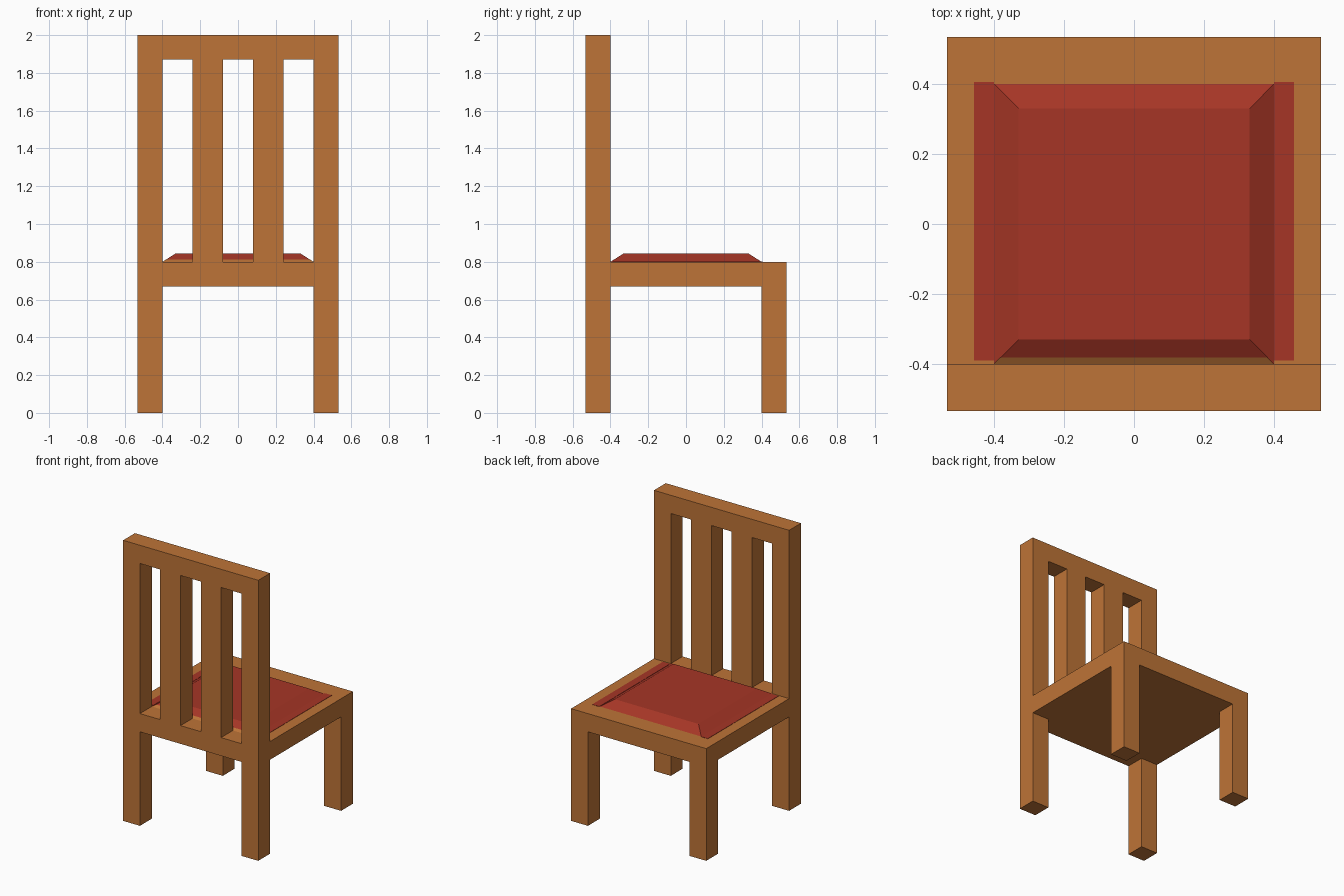
import bpy, bmesh
from mathutils import Vector

if "Cube" in bpy.data.objects:
    bpy.data.objects.remove(bpy.data.objects["Cube"])


def material(name, rgb):
    m = bpy.data.materials.new(name)
    m.diffuse_color = (*rgb, 1.0)
    m.use_nodes = True
    m.node_tree.nodes["Principled BSDF"].inputs["Base Color"].default_value = m.diffuse_color
    return m


wood = material("warm wood", (0.515, 0.174, 0.038))
red = material("red fabric", (0.381, 0.036, 0.019))


def finish(name, bm, mats):
    me = bpy.data.meshes.new(name)
    bm.to_mesh(me)
    bm.free()
    for m in mats:
        me.materials.append(m)
    ob = bpy.data.objects.new(name, me)
    bpy.context.collection.objects.link(ob)
    return ob


def box_mesh(lo, hi):
    lo, hi = Vector(lo), Vector(hi)
    bm = bmesh.new()
    bmesh.ops.create_cube(bm, size=1)
    for v in bm.verts:
        v.co = Vector(((lo[i] + hi[i]) / 2 + v.co[i] * (hi[i] - lo[i]) for i in range(3)))
    return bm


def box(name, lo, hi, mat=wood):
    return finish(name, box_mesh(lo, hi), [mat])


def mirrored_box(name, x0, x1, y, z, mat=wood):
    box(name + "_right", (x0, y[0], z[0]), (x1, y[1], z[1]), mat)
    box(name + "_left", (-x1, y[0], z[0]), (-x0, y[1], z[1]), mat)


IN, OUT = 0.40, 0.533
SEAT_LOW, SEAT_TOP = 0.67, 0.80
BACK = (-OUT, -IN)

# Seat slab and four legs
box("seat", (-OUT, -OUT, SEAT_LOW), (OUT, OUT, SEAT_TOP))
mirrored_box("back_leg", IN, OUT, BACK, (0, SEAT_LOW))
mirrored_box("front_leg", IN, OUT, (IN, OUT), (0, SEAT_LOW))

# Backrest: posts, slats and top rail
mirrored_box("back_post", IN, OUT, BACK, (SEAT_TOP, 1.87))
mirrored_box("back_slat", 0.08, 0.24, BACK, (SEAT_TOP, 1.87))
box("top_rail", (-OUT, -OUT, 1.87), (OUT, -IN, 2.0))

# Cushion with sloped sides; its lowest strip by the backrest is wood
bm = box_mesh((-IN, -IN, SEAT_TOP), (IN, IN, 0.844))
for v in bm.verts:
    if v.co.z > 0.82:
        v.co.x *= 0.33 / IN
        v.co.y *= 0.33 / IN
bmesh.ops.bisect_plane(bm, geom=bm.verts[:] + bm.edges[:] + bm.faces[:],
                       plane_co=(0, -0.381, 0), plane_no=(0, 1, 0))
bm.normal_update()
for f in bm.faces:
    f.material_index = int(f.normal.y < -0.1 and f.calc_center_median().y < -0.381)
finish("cushion", bm, [red, wood])

# Painted red borders either side of the cushion
mirrored_box("cushion_border", IN, 0.456, (-0.39, 0.405), (SEAT_TOP, SEAT_TOP + 0.002), red)
